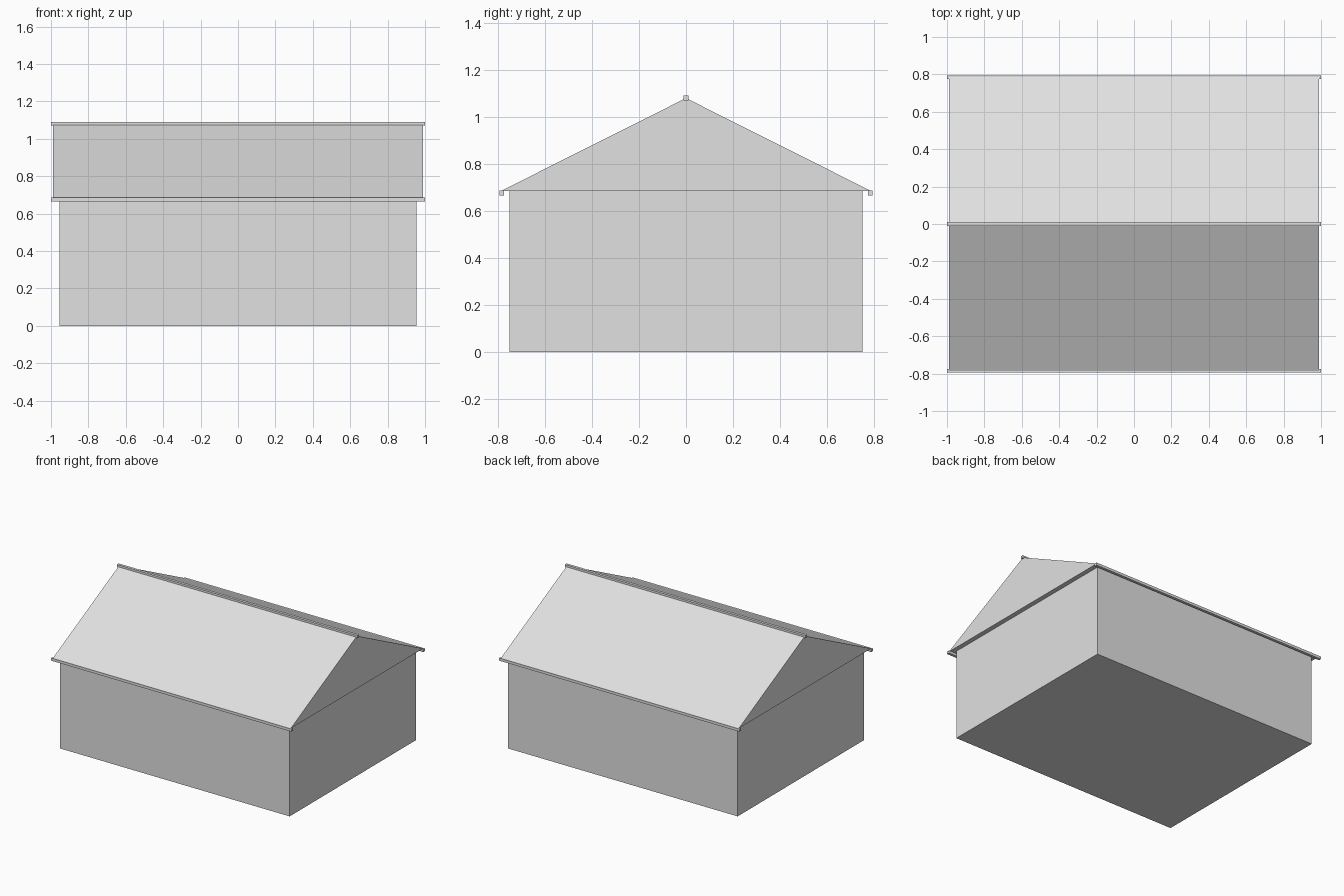
import bpy
import bmesh

cube = bpy.data.objects.get("Cube")
if cube:
    bpy.data.objects.remove(cube, do_unlink=True)

# One light grey for the whole building
grey = bpy.data.materials.new("light_grey")
grey.use_nodes = True
colour = (0.75, 0.75, 0.75, 1)
grey.diffuse_color = colour
grey.node_tree.nodes["Principled BSDF"].inputs["Base Color"].default_value = colour


def extrude_along_x(name, profile, half_length):
    """Extrude a closed (y, z) profile symmetrically along x."""
    bm = bmesh.new()
    end = bm.faces.new([bm.verts.new((-half_length, y, z)) for y, z in profile])
    swept = bmesh.ops.extrude_face_region(bm, geom=[end], use_keep_orig=True)
    verts = [v for v in swept["geom"] if isinstance(v, bmesh.types.BMVert)]
    bmesh.ops.translate(bm, verts=verts, vec=(2 * half_length, 0, 0))
    bmesh.ops.recalc_face_normals(bm, faces=bm.faces)
    mesh = bpy.data.meshes.new(name)
    bm.to_mesh(mesh)
    bm.free()
    mesh.materials.append(grey)
    obj = bpy.data.objects.new(name, mesh)
    bpy.context.collection.objects.link(obj)
    return obj


def box_profile(y0, y1, z0, z1):
    return [(y0, z0), (y1, z0), (y1, z1), (y0, z1)]


EAVE, RIDGE = 0.685, 1.08

# Walls and solid gabled roof
extrude_along_x("walls", box_profile(-0.75, 0.75, 0, EAVE), 0.955)
extrude_along_x("roof", [(-0.787, EAVE), (0.787, EAVE), (0, RIDGE)], 0.99)

# Square trim bars along both eaves and the ridge
for name, y in (("front_eave_bar", -0.784), ("back_eave_bar", 0.784)):
    extrude_along_x(name, box_profile(y - 0.01, y + 0.01, 0.666, 0.686), 1)
extrude_along_x("ridge_bar", box_profile(-0.01, 0.01, 1.07, 1.09), 1)
